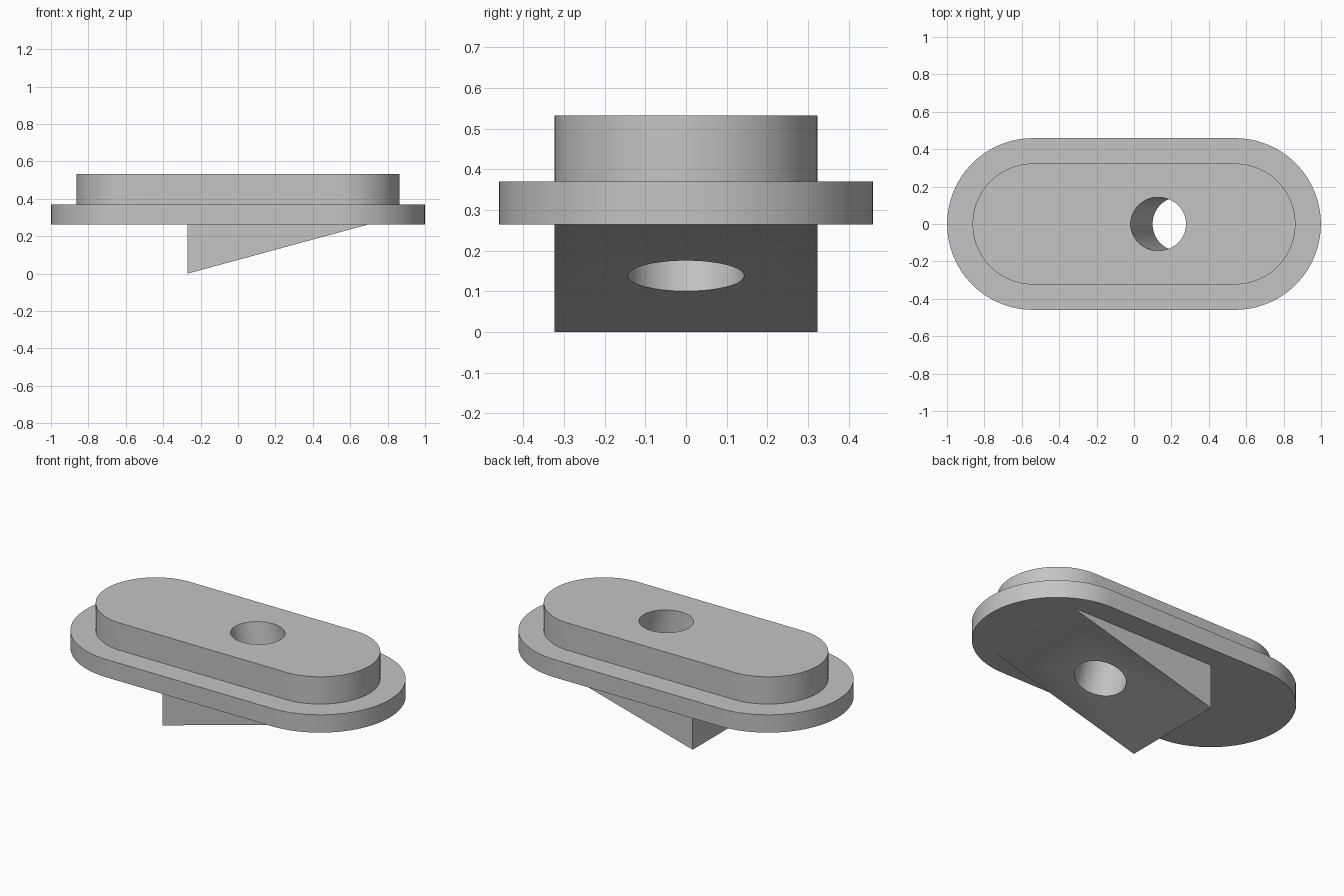
import bpy
import math
from mathutils import Vector, Matrix

cube = bpy.data.objects.get("Cube")
if cube:
    bpy.data.objects.remove(cube, do_unlink=True)

# Single grey material
grey = bpy.data.materials.new("plain_grey")
grey.use_nodes = True
colour = (0.55, 0.55, 0.55, 1)
grey.diffuse_color = colour
grey.node_tree.nodes["Principled BSDF"].inputs["Base Color"].default_value = colour


def prism(name, outline, offset):
    """Extrude a closed counter-clockwise outline (seen against offset) into a solid."""
    n = len(outline)
    base = [Vector(p) for p in outline]
    verts = base + [p + Vector(offset) for p in base]
    faces = [list(range(n))[::-1], list(range(n, 2 * n))]
    faces += [[i, (i + 1) % n, n + (i + 1) % n, n + i] for i in range(n)]
    mesh = bpy.data.meshes.new(name)
    mesh.from_pydata(verts, [], faces)
    mesh.materials.append(grey)
    obj = bpy.data.objects.new(name, mesh)
    bpy.context.collection.objects.link(obj)
    return obj


def slot_plate(name, radius, z0, z1, half_straight=0.54, steps=48):
    """Plate with straight sides and half-round ends."""
    points = []
    for side, start in ((1, -math.pi / 2), (-1, math.pi / 2)):
        for i in range(steps + 1):
            a = start + math.pi * i / steps
            points.append((side * half_straight + radius * math.cos(a),
                           radius * math.sin(a), z0))
    return prism(name, points, (0, 0, z1 - z0))


def combine(target, tool, operation):
    mod = target.modifiers.new(operation.lower(), "BOOLEAN")
    mod.operation = operation
    mod.solver = "EXACT"
    mod.object = tool
    bpy.context.view_layer.objects.active = target
    bpy.ops.object.modifier_apply(modifier=mod.name)
    bpy.data.objects.remove(tool, do_unlink=True)


# Wide flange, narrower raised plate, and wedge foot below
flange_z, back_x, tip_x, foot_y = 0.264, -0.27, 0.70, 0.323
body = slot_plate("slotted_wedge_body", 0.459, flange_z, 0.37)
raised = slot_plate("raised_plate", 0.323, 0.32, 0.532)
wedge = prism("wedge_foot", [(back_x, foot_y, 0), (back_x, foot_y, 0.31),
                             (tip_x, foot_y, 0.31), (tip_x, foot_y, flange_z)],
              (0, -2 * foot_y, 0))
wedge.data.flip_normals()
wedge.data.flip_normals()
combine(body, raised, "UNION")
combine(body, wedge, "UNION")

# Round bore square to the sloping underside
slope = math.atan2(flange_z, tip_x - back_x)
bpy.ops.mesh.primitive_cylinder_add(vertices=64, radius=0.143, depth=1.6)
bore = bpy.context.object
bore.name = "bore_cutter"
bore.hide_render = True
bore.data.materials.append(grey)
bore.matrix_world = Matrix.Translation((0.13, 0, 0.532)) @ Matrix.Rotation(-slope, 4, "Y")
bpy.context.view_layer.update()
combine(body, bore, "DIFFERENCE")

# Smooth round walls with crisp edges
bpy.ops.object.select_all(action="DESELECT")
body.select_set(True)
bpy.context.view_layer.objects.active = body
bpy.ops.object.shade_smooth_by_angle(angle=math.radians(30))
